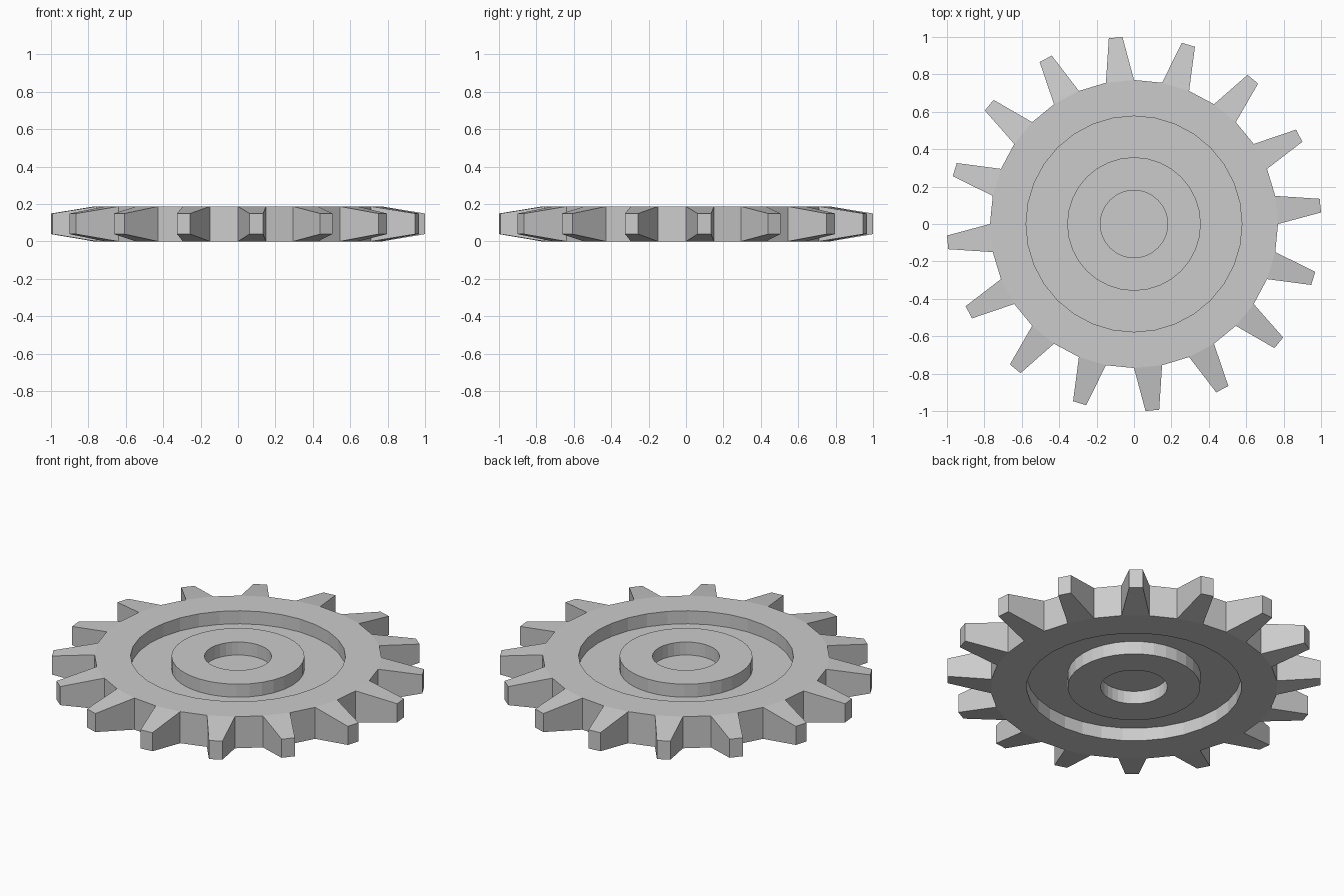
import bpy, bmesh
from math import sin, cos, radians, pi

if "Cube" in bpy.data.objects:
    bpy.data.objects.remove(bpy.data.objects["Cube"])

N = 32                 # sides of every circle; every second outer side carries a tooth
H = 0.187              # full thickness
D = 0.077              # depth of the recesses on both faces
TIP_R, TIP_HALF_ANGLE = 1.002, radians(2.1)
TIP_Z = (0.039, 0.149)


def polar(r, a, z):
    return (r * cos(a), r * sin(a), z)


bm = bmesh.new()

# Turned body: profile from the top centre to the bottom centre
top, bot = H - D, D
profile = [(0.18, top), (0.18, H), (0.357, H), (0.357, top), (0.577, top), (0.577, H),
           (0.77, H), (0.77, 0),
           (0.577, 0), (0.577, bot), (0.357, bot), (0.357, 0), (0.18, 0), (0.18, bot)]
rings = [[bm.verts.new(polar(r, 2 * pi * i / N, z)) for i in range(N)] for r, z in profile]
bm.faces.new(rings[0])
bm.faces.new(rings[-1])
RIM = 6                # profile segment that forms the outer side wall

for s in range(len(rings) - 1):
    a, b = rings[s], rings[s + 1]
    for i in range(N):
        j = (i + 1) % N
        if s == RIM and i % 2 == 0:
            # Tapered tooth growing out of the side wall
            mid = 2 * pi * (i + 0.5) / N
            base = [a[i], a[j], b[j], b[i]]
            tip = [bm.verts.new(polar(TIP_R, mid + d * TIP_HALF_ANGLE, z))
                   for d, z in ((-1, TIP_Z[1]), (1, TIP_Z[1]), (1, TIP_Z[0]), (-1, TIP_Z[0]))]
            bm.faces.new(tip)
            for k in range(4):
                m = (k + 1) % 4
                bm.faces.new((base[k], base[m], tip[m], tip[k]))
        else:
            bm.faces.new((a[i], a[j], b[j], b[i]))

bmesh.ops.recalc_face_normals(bm, faces=bm.faces)
mesh = bpy.data.meshes.new("gear_wheel")
bm.to_mesh(mesh)
bm.free()
bpy.context.collection.objects.link(bpy.data.objects.new("gear_wheel", mesh))
